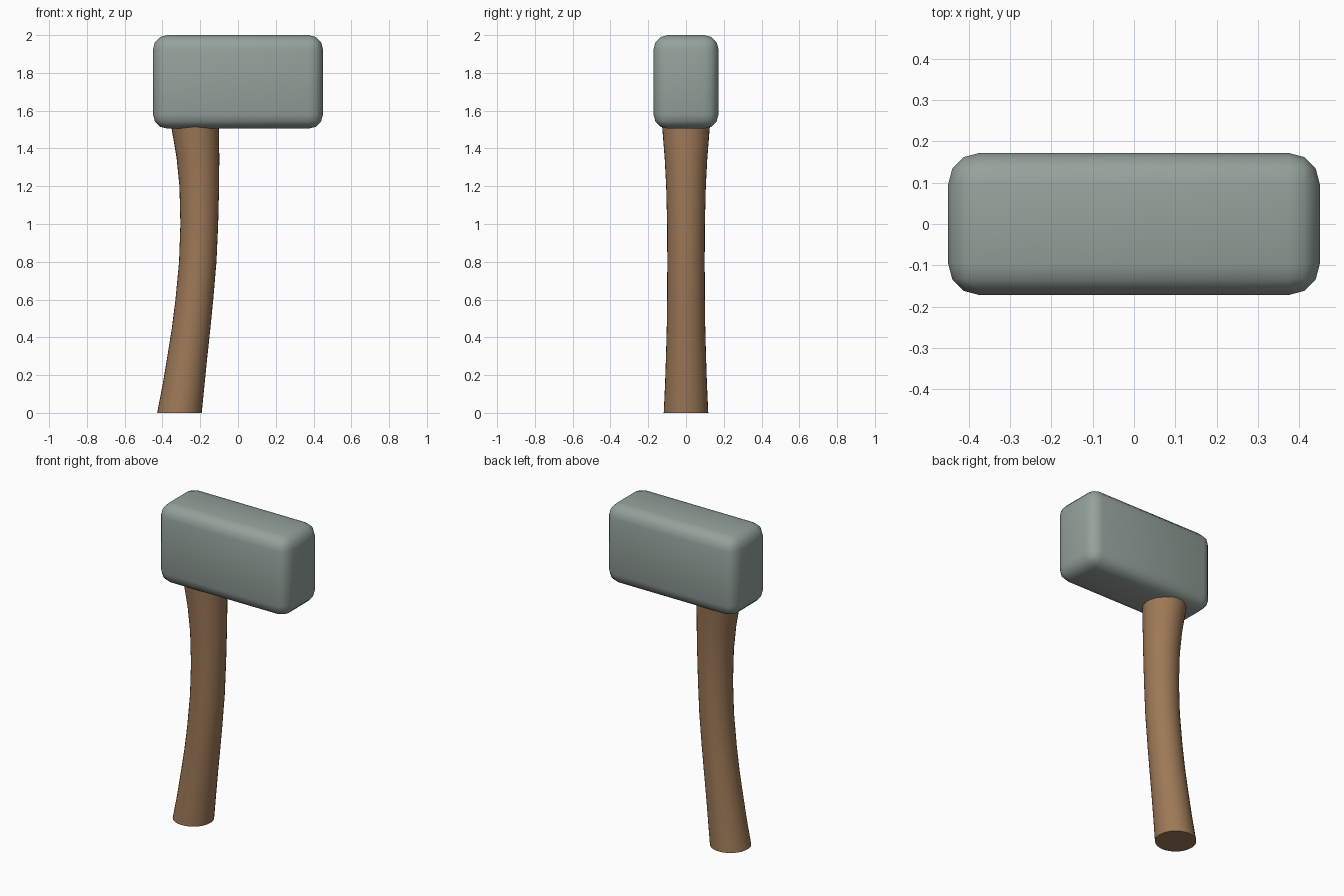
import bpy, bmesh, math

if "Cube" in bpy.data.objects:
    bpy.data.objects.remove(bpy.data.objects["Cube"])


def material(name, rgb):
    m = bpy.data.materials.new(name)
    m.diffuse_color = (*rgb, 1.0)
    m.use_nodes = True
    m.node_tree.nodes["Principled BSDF"].inputs["Base Color"].default_value = m.diffuse_color
    return m


def finish(name, bm, mat, angle):
    bmesh.ops.recalc_face_normals(bm, faces=bm.faces)
    me = bpy.data.meshes.new(name)
    bm.to_mesh(me)
    bm.free()
    ob = bpy.data.objects.new(name, me)
    bpy.context.collection.objects.link(ob)
    me.materials.append(mat)
    bpy.ops.object.select_all(action='DESELECT')
    ob.select_set(True)
    bpy.context.view_layer.objects.active = ob
    bpy.ops.object.shade_smooth_by_angle(angle=math.radians(angle))
    return ob


stone = material("grey_stone", (0.30, 0.36, 0.33))
wood = material("brown_wood", (0.34, 0.19, 0.095))

# Hammer head: rounded block
bm = bmesh.new()
bmesh.ops.create_cube(bm, size=1.0)
for v in bm.verts:
    v.co = (v.co.x * 0.90, v.co.y * 0.344, 1.7525 + v.co.z * 0.495)
bmesh.ops.bevel(bm, geom=bm.edges[:], offset=0.075, segments=3,
                profile=0.5, affect='EDGES')
finish("hammer_head", bm, stone, 40)

# Handle: curved shaft lofted through level rings (z, centre x, radius)
rings = [(0.0, -0.31, 0.118), (0.15, -0.288, 0.111), (0.3, -0.268, 0.106),
         (0.45, -0.248, 0.102), (0.6, -0.231, 0.1), (0.8, -0.213, 0.099),
         (1.0, -0.205, 0.1), (1.2, -0.205, 0.105), (1.35, -0.212, 0.113),
         (1.45, -0.221, 0.121), (1.525, -0.228, 0.127)]
SIDES = 32
bm = bmesh.new()
loops = []
for z, cx, r in rings:
    loops.append([bm.verts.new((cx + r * math.cos(2 * math.pi * i / SIDES),
                                r * math.sin(2 * math.pi * i / SIDES), z))
                  for i in range(SIDES)])
for a, b in zip(loops, loops[1:]):
    for i in range(SIDES):
        j = (i + 1) % SIDES
        bm.faces.new((a[i], a[j], b[j], b[i]))
bm.faces.new(loops[0][::-1])
bm.faces.new(loops[-1])
finish("handle", bm, wood, 40)
